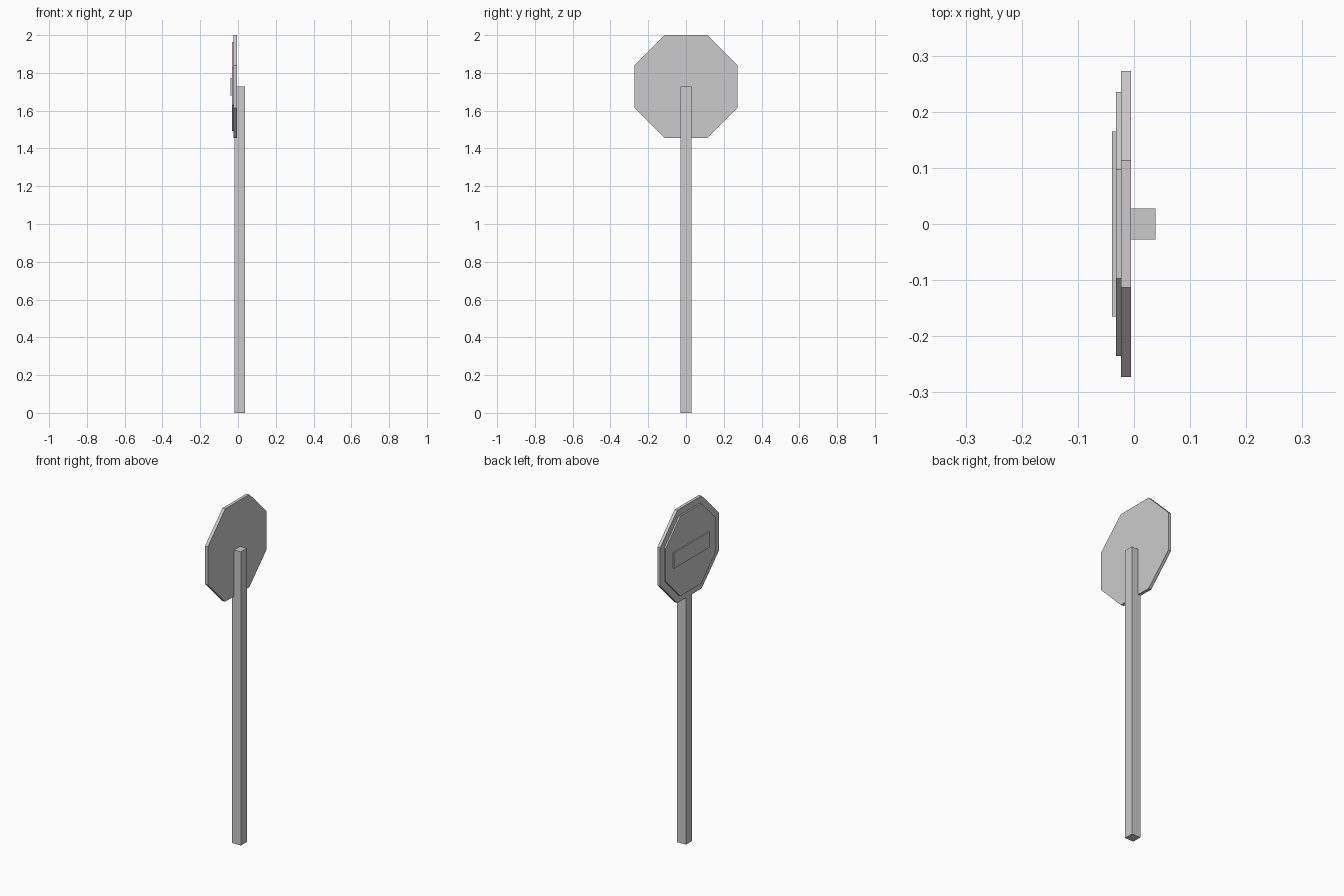
import bpy
import bmesh
import math

cube = bpy.data.objects.get("Cube")
if cube:
    bpy.data.objects.remove(cube, do_unlink=True)

SIGN_Z = 1.7275  # height of the sign centre

# Single grey finish
grey = bpy.data.materials.new("light grey")
grey.use_nodes = True
colour = (0.6, 0.6, 0.6, 1)
grey.diffuse_color = colour
grey.node_tree.nodes["Principled BSDF"].inputs["Base Color"].default_value = colour


def slab(name, outline, x0, x1):
    """Extrude a (y, z) outline from x0 to x1."""
    bm = bmesh.new()
    face = bm.faces.new([bm.verts.new((x0, y, z)) for y, z in outline])
    new = bmesh.ops.extrude_face_region(bm, geom=[face])["geom"]
    verts = [v for v in new if isinstance(v, bmesh.types.BMVert)]
    bmesh.ops.translate(bm, verts=verts, vec=(x1 - x0, 0, 0))
    bmesh.ops.recalc_face_normals(bm, faces=bm.faces)
    mesh = bpy.data.meshes.new(name)
    bm.to_mesh(mesh)
    bm.free()
    mesh.materials.append(grey)
    obj = bpy.data.objects.new(name, mesh)
    bpy.context.collection.objects.link(obj)
    return obj


def octagon(apothem):
    r = apothem / math.cos(math.pi / 8)
    angles = [math.pi / 8 + i * math.pi / 4 for i in range(8)]
    return [(r * math.cos(a), SIGN_Z + r * math.sin(a)) for a in angles]


def rectangle(half_width, z0, z1):
    return [(-half_width, z0), (half_width, z0), (half_width, z1), (-half_width, z1)]


# Square post
slab("post", rectangle(0.028, 0, SIGN_Z), -0.019, 0.038)

# Stacked sign plates, facing -x
slab("sign_back_plate", octagon(0.2725), -0.023, -0.005)
slab("sign_face_plate", octagon(0.235), -0.032, -0.023)
slab("sign_bar", rectangle(0.165, SIGN_Z - 0.046, SIGN_Z + 0.046), -0.039, -0.032)
